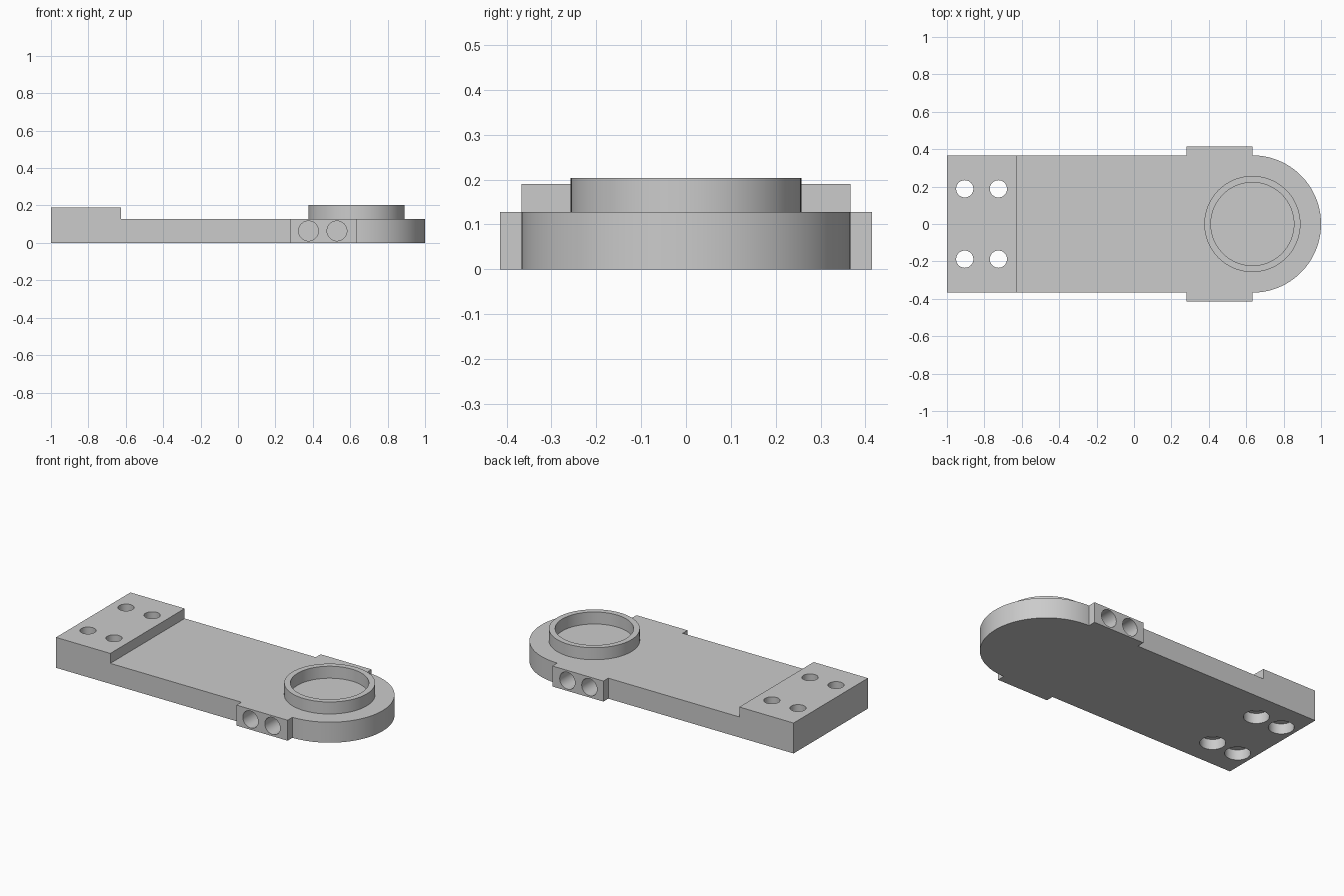
import bpy
import bmesh
import math

if "Cube" in bpy.data.objects:
    bpy.data.objects.remove(bpy.data.objects["Cube"], do_unlink=True)

PLATE_TOP, BLOCK_TOP, RING_TOP = 0.128, 0.19, 0.203
HALF_WIDTH, BOSS_HALF = 0.367, 0.415
BLOCK_END, BOSS_START, RING_X = -0.625, 0.28, 0.633

grey = bpy.data.materials.new("plain grey")
grey.use_nodes = True
colour = (0.6, 0.6, 0.6, 1)
grey.diffuse_color = colour
grey.node_tree.nodes["Principled BSDF"].inputs["Base Color"].default_value = colour


def prism(name, outline, bottom, top):
    """Extrude a flat outline (x, y) upwards."""
    bm = bmesh.new()
    base = bm.faces.new([bm.verts.new((x, y, bottom)) for x, y in outline])
    grown = bmesh.ops.extrude_face_region(bm, geom=[base])["geom"]
    moved = [v for v in grown if isinstance(v, bmesh.types.BMVert)]
    bmesh.ops.translate(bm, verts=moved, vec=(0, 0, top - bottom))
    bmesh.ops.recalc_face_normals(bm, faces=bm.faces)
    mesh = bpy.data.meshes.new(name)
    bm.to_mesh(mesh)
    bm.free()
    mesh.materials.append(grey)
    obj = bpy.data.objects.new(name, mesh)
    bpy.context.collection.objects.link(obj)
    return obj


def arc(x, radius, start, end, steps):
    angles = [start + (end - start) * i / steps for i in range(steps + 1)]
    return [(x + radius * math.cos(a), radius * math.sin(a)) for a in angles]


def disc(name, radius, bottom, top, x=0, steps=48):
    circle = arc(x, radius, 0, 2 * math.pi, steps)[:-1]
    return prism(name, circle, bottom, top)


def combine(target, other, operation):
    """Apply a boolean and discard the helper."""
    other.hide_render = True
    mod = target.modifiers.new("combine", "BOOLEAN")
    mod.operation, mod.solver, mod.object = operation, "EXACT", other
    bpy.context.view_layer.objects.active = target
    bpy.ops.object.modifier_apply(modifier=mod.name)
    bpy.data.objects.remove(other, do_unlink=True)


# Arm plate with side bosses and a rounded end
lower_side = [(-1, -HALF_WIDTH), (BOSS_START, -HALF_WIDTH),
              (BOSS_START, -BOSS_HALF), (RING_X, -BOSS_HALF)]
upper_side = [(x, -y) for x, y in reversed(lower_side)]
round_end = arc(RING_X, HALF_WIDTH, -math.pi / 2, math.pi / 2, 64)
arm = prism("arm_plate", lower_side + round_end + upper_side, 0, PLATE_TOP)

# Raised mounting block
block = prism("mounting_block", [(-1, -HALF_WIDTH), (BLOCK_END, -HALF_WIDTH),
                                 (BLOCK_END, HALF_WIDTH), (-1, HALF_WIDTH)],
              0, BLOCK_TOP)
combine(arm, block, "UNION")

# Bolt holes, counterbored from below
for x in (-0.905, -0.725):
    for y in (-0.188, 0.188):
        for radius, top in ((0.046, 0.3), (0.072, 0.064)):
            cutter = disc("bolt_hole_cutter", radius, -0.1, top)
            cutter.location = (x, y, 0)
            combine(arm, cutter, "DIFFERENCE")

# Blind holes in both side bosses
for side in (-1, 1):
    for x in (0.377, 0.529):
        cutter = disc("side_hole_cutter", 0.053, -0.1, 0.2)
        cutter.rotation_euler.x = side * math.pi / 2
        cutter.location = (x, side * BOSS_HALF, PLATE_TOP / 2)
        combine(arm, cutter, "DIFFERENCE")

# Raised ring around the pivot
ring = disc("raised_ring", 0.257, PLATE_TOP, RING_TOP, RING_X, 96)
bore = disc("ring_bore_cutter", 0.222, 0, 0.3, RING_X, 96)
combine(ring, bore, "DIFFERENCE")

# Smooth round walls, crisp edges
for obj in (arm, ring):
    bpy.ops.object.select_all(action="DESELECT")
    obj.select_set(True)
    bpy.context.view_layer.objects.active = obj
    bpy.ops.object.shade_smooth_by_angle(angle=math.radians(30))
